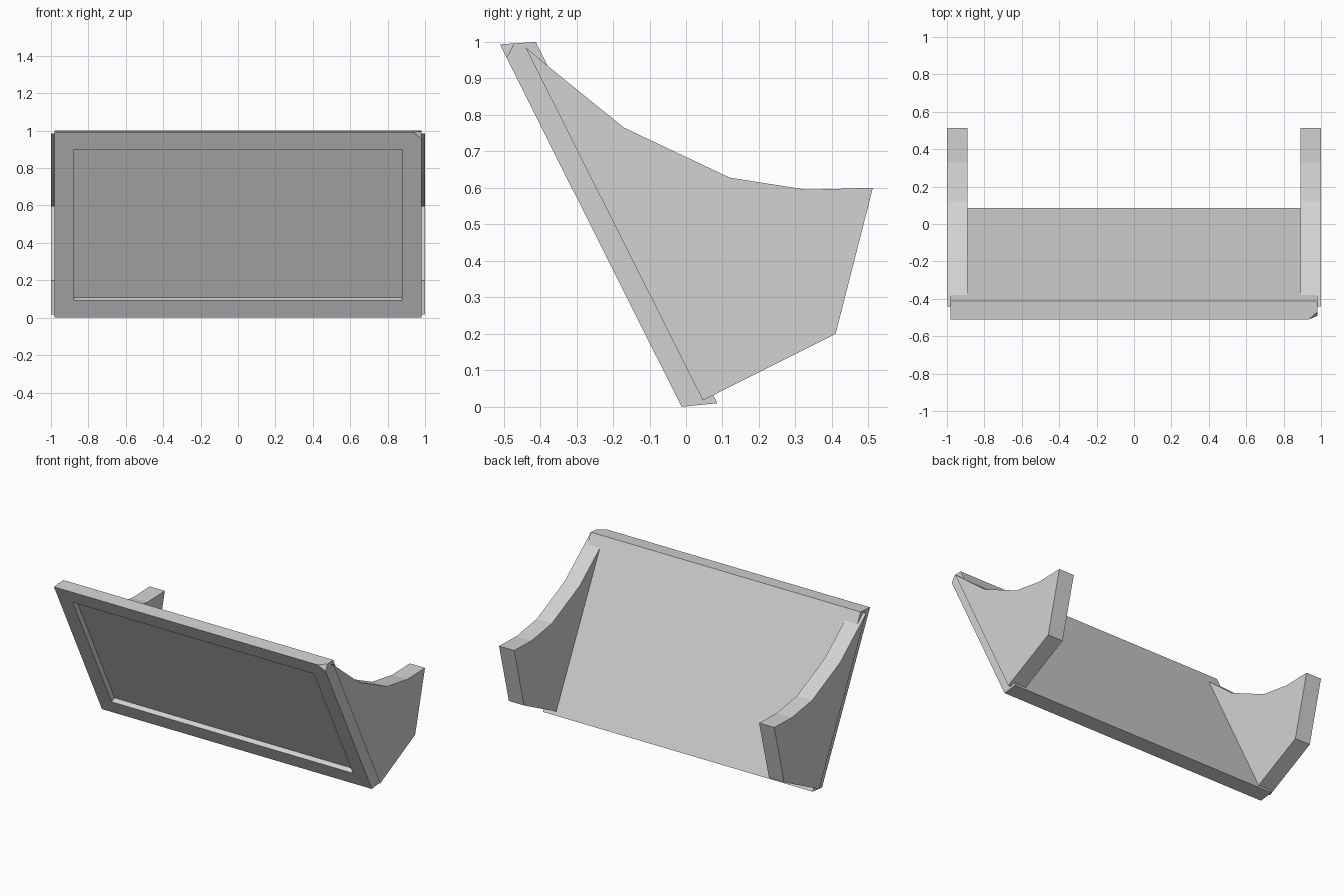
import bpy
import bmesh
from mathutils import Vector

cube = bpy.data.objects.get("Cube")
if cube:
    bpy.data.objects.remove(cube, do_unlink=True)

grey = bpy.data.materials.new("plain_grey")
grey.use_nodes = True
colour = (0.65, 0.65, 0.65, 1)
grey.diffuse_color = colour
grey.node_tree.nodes["Principled BSDF"].inputs["Base Color"].default_value = colour


def extrude_profile(profile, x0, x1):
    """Closed prism from a (y, z) outline; returns the bmesh and its wall faces."""
    bm = bmesh.new()
    rings = [[bm.verts.new((x, y, z)) for y, z in profile] for x in (x0, x1)]
    walls = []
    for i in range(len(profile)):
        j = (i + 1) % len(profile)
        walls.append(bm.faces.new((rings[0][i], rings[0][j], rings[1][j], rings[1][i])))
    for ring in rings:
        bm.faces.new(ring)
    bmesh.ops.recalc_face_normals(bm, faces=bm.faces)
    return bm, walls


def finish(bm, name):
    mesh = bpy.data.meshes.new(name)
    bm.to_mesh(mesh)
    bm.free()
    mesh.materials.append(grey)
    obj = bpy.data.objects.new(name, mesh)
    bpy.context.collection.objects.link(obj)


# Leaning front panel with a shallow framed recess
panel_profile = [(-0.51, 0.993), (-0.012, 0), (0.086, 0.01), (-0.412, 1.0)]
bm, walls = extrude_profile(panel_profile, -0.98, 0.98)
front = walls[0]
bmesh.ops.inset_individual(bm, faces=[front], thickness=0.147)
inward = -front.normal * 0.033
floor = bmesh.ops.extrude_discrete_faces(bm, faces=[front])["faces"]
bmesh.ops.translate(bm, verts=floor[0].verts, vec=inward)

# Clipped upper corner on the panel's left
a, b, c = Vector((0.935, -0.51, 0.993)), Vector((0.98, -0.492, 0.956)), Vector((0.98, -0.47, 0.996))
normal = (b - a).cross(c - a).normalized()
if normal.x < 0:
    normal.negate()
cut = bmesh.ops.bisect_plane(bm, geom=bm.verts[:] + bm.edges[:] + bm.faces[:],
                             plane_co=a, plane_no=normal, clear_outer=True)
bmesh.ops.holes_fill(bm, edges=[e for e in cut["geom_cut"] if isinstance(e, bmesh.types.BMEdge)])
bmesh.ops.recalc_face_normals(bm, faces=bm.faces)
finish(bm, "front_panel")

# Curved side brackets, open where they meet the panel
bracket_profile = [(-0.44, 0.985), (0.046, 0.018), (0.41, 0.2), (0.512, 0.6),
                   (0.33, 0.595), (0.12, 0.628), (-0.17, 0.765), (-0.38, 0.935)]
for name, side in (("left_bracket", 1), ("right_bracket", -1)):
    bm, walls = extrude_profile(bracket_profile, side * 0.89, side * 1.0)
    bmesh.ops.delete(bm, geom=[walls[0]], context="FACES_ONLY")
    finish(bm, name)
